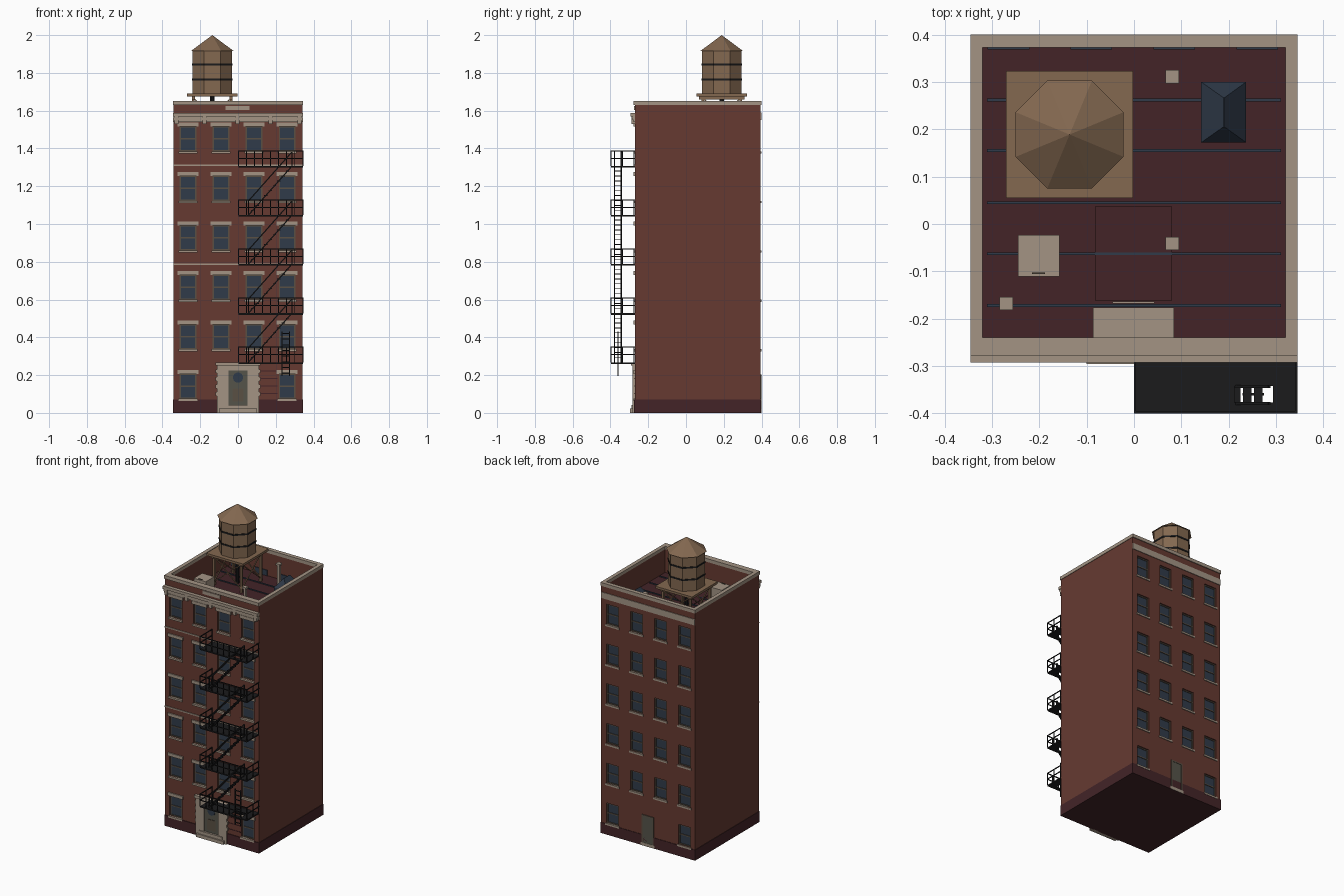
import bpy, bmesh, math
from mathutils import Vector, Matrix

if "Cube" in bpy.data.objects:
    bpy.data.objects.remove(bpy.data.objects["Cube"])

def material(name, hexa):
    m = bpy.data.materials.new(name)
    c = [int(hexa[i:i + 2], 16) / 255 for i in (0, 2, 4)]
    m.diffuse_color = [v / 12.92 if v < 0.04 else ((v + 0.055) / 1.055) ** 2.4 for v in c] + [1]
    m.use_nodes = True
    m.node_tree.nodes["Principled BSDF"].inputs["Base Color"].default_value = m.diffuse_color
    return m

BRICK = material("brick", "663a31")
TAR = material("dark_base", "432427")
STONE = material("stone", "a39484")
GLASS = material("glass", "303b4a")
FRAME = material("window_frame", "5a5044")
DOOR = material("door_paint", "55544a")
IRON = material("black_iron", "1b1b1c")
WOOD = material("wood", "836850")

def finish(name, bm, mat):
    bmesh.ops.recalc_face_normals(bm, faces=bm.faces)
    me = bpy.data.meshes.new(name)
    bm.to_mesh(me)
    bm.free()
    ob = bpy.data.objects.new(name, me)
    bpy.context.collection.objects.link(ob)
    if mat:
        me.materials.append(mat)
    return ob

def add_box(bm, x0, x1, y0, y1, z0, z1):
    m = Matrix.Translation(((x0 + x1) / 2, (y0 + y1) / 2, (z0 + z1) / 2))
    bmesh.ops.create_cube(bm, size=1, matrix=m @ Matrix.Diagonal((x1 - x0, y1 - y0, z1 - z0, 1)))

def boxes(name, mat, items):
    bm = bmesh.new()
    for b in items:
        add_box(bm, *b)
    return finish(name, bm, mat)

def rods(name, mat, items, t=0.005):
    """Square bars between pairs of points."""
    bm = bmesh.new()
    for a, b in items:
        a, b = Vector(a), Vector(b)
        d = b - a
        m = Matrix.Translation((a + b) / 2) @ d.to_track_quat('Z', 'Y').to_matrix().to_4x4()
        bmesh.ops.create_cube(bm, size=1, matrix=m @ Matrix.Diagonal((t, t, d.length, 1)))
    return finish(name, bm, mat)

def prism(name, mat, x, y, z0, z1, r0, r1, n=8):
    bm = bmesh.new()
    m = Matrix.Translation((x, y, (z0 + z1) / 2)) @ Matrix.Rotation(math.pi / n, 4, 'Z')
    bmesh.ops.create_cone(bm, cap_ends=True, segments=n, radius1=r0, radius2=r1, depth=z1 - z0, matrix=m)
    return finish(name, bm, mat)

# ---- main dimensions
X, YF, YB = 0.342, -0.27, 0.395
DECK = 1.48
COLS = (-0.265, -0.09, 0.085, 0.26)
ROWS = [0.075 + 0.262 * i for i in range(6)]
WW, WH, REC = 0.044, 0.132, 0.014
windows = [(x, z, s) for s in (-1, 1) for x in COLS for i, z in enumerate(ROWS)
           if i > 0 or abs(x) > 0.2]

def wall_box(s, x0, x1, d0, d1, z0, z1):
    """Box on the front (s=-1) or rear (s=1) wall, d measured outward from the wall."""
    w = YF if s < 0 else YB
    ys = sorted((w + s * d0, w + s * d1))
    return (x0, x1, ys[0], ys[1], z0, z1)

# ---- walls with recessed openings and the roof well
walls = boxes("brick_walls", BRICK, [(-X, X, YF, YB, 0.068, 1.632)])
cuts = [wall_box(s, x - WW, x + WW, -REC, 0.02, z, z + WH) for x, z, s in windows]
cuts.append((-0.32, 0.32, -0.24, 0.373, DECK - 0.01, 1.8))
cutter = boxes("opening_cutter", None, cuts)
mod = walls.modifiers.new("openings", 'BOOLEAN')
mod.operation, mod.solver, mod.object = 'DIFFERENCE', 'EXACT', cutter
dg = bpy.context.evaluated_depsgraph_get()
cut_mesh = bpy.data.meshes.new_from_object(walls.evaluated_get(dg))
walls.modifiers.clear()
walls.data = cut_mesh
bpy.data.objects.remove(cutter)

boxes("base_plinth", TAR, [(-0.345, 0.345, YF - 0.004, 0.398, 0, 0.07)])
boxes("roof_deck", TAR, [(-0.32, 0.32, -0.24, 0.373, DECK - 0.01, DECK)])

# ---- windows
glass, frames, sills, lintels = [], [], [], []
for x, z, s in windows:
    a, b, t = x - WW, x + WW, z + WH
    glass.append(wall_box(s, a, b, -REC, -REC + 0.003, z, t))
    for f in ((a, a + 0.007, z, t), (b - 0.007, b, z, t), (a, b, z, z + 0.007),
              (a, b, t - 0.007, t), (a, b, z + 0.063, z + 0.07)):
        frames.append(wall_box(s, f[0], f[1], -REC, -REC + 0.007, f[2], f[3]))
    sills.append(wall_box(s, x - 0.05, x + 0.05, -REC, 0.008 if s < 0 else 0.005, z - 0.012, z))
    if s < 0:
        lintels.append(wall_box(s, x - 0.055, x + 0.055, -0.005, 0.007, t, t + 0.021))
glass += [(x - WW, x + WW, 0.369, 0.374, DECK, 1.517) for x in COLS]
boxes("window_glass", GLASS, glass)
boxes("window_frames", FRAME, frames)
boxes("window_sills", STONE, sills)
boxes("window_lintels", STONE, lintels)

# ---- string courses, cornice, brackets, coping
boxes("string_courses", STONE, [(-X, X, YF - 0.005, YF, z - 0.004, z + 0.004) for z in (0.788, 1.312)])
boxes("cornice", STONE, [(-0.345, 0.345, YF - d, YF, a, b) for d, a, b in
                         ((0.008, 1.54, 1.55), (0.014, 1.55, 1.563), (0.023, 1.568, 1.587))])
boxes("cornice_frieze", STONE, [(-X, X, YF - 0.01, YF, 1.562, 1.57)])
boxes("cornice_brackets", STONE, [(x - 0.01, x + 0.01, YF - 0.018, YF, 1.53, 1.57)
                                  for x in (-0.325, -0.178, -0.003, 0.172, 0.325)])
boxes("front_plaque", STONE, [(-0.065, 0.062, YF - 0.006, YF, 1.603, 1.625)])
boxes("rear_band", STONE, [(-X, X, YB, YB + 0.004, 1.55, 1.59)])
boxes("parapet_coping", STONE, [(-0.345, 0.345, YF - 0.008, -0.24, 1.63, 1.652),
                                (-0.345, 0.345, 0.373, 0.40, 1.63, 1.652),
                                (-0.345, -0.32, -0.24, 0.373, 1.63, 1.652),
                                (0.32, 0.345, -0.24, 0.373, 1.63, 1.652)])

# ---- front entrance and rear door
surround = [(-0.09, 0.09, YF - 0.012, YF, 0.225, 0.25), (-0.118, 0.118, YF - 0.02, YF, 0.25, 0.268)]
for s in (-1, 1):
    a, b = sorted((s * 0.05, s * 0.112))
    surround.append((a, b, YF - 0.012, YF, 0, 0.25))
    for z in (0.09, 0.13, 0.17, 0.21):
        a, b = sorted((s * 0.1, s * 0.119))
        surround.append((a, b, YF - 0.01, YF, z, z + 0.02))
boxes("door_surround", STONE, surround)
boxes("front_steps", STONE, [(-0.1, 0.1, -0.296, YF, 0, 0.022), (-0.085, 0.085, -0.288, YF, 0.022, 0.043)])
boxes("front_door", DOOR, [(-0.05, 0.05, YF - 0.005, YF, 0.043, 0.225)])
boxes("door_panel", FRAME, [(-0.03, 0.03, YF - 0.008, YF, 0.06, 0.13)])
pane = prism("door_oval_glass", GLASS, 0, 0, -0.004, 0.004, 0.027, 0.027, 16)
pane.rotation_euler.x = math.pi / 2
pane.location = (0, YF - 0.006, 0.187)
boxes("rear_door", DOOR, [(-0.036, 0.036, YB, YB + 0.003, 0.02, 0.195)])
boxes("rear_door_trim", FRAME, [(-0.043, -0.034, YB, YB + 0.005, 0.02, 0.203),
                                (0.034, 0.043, YB, YB + 0.005, 0.02, 0.203),
                                (-0.043, 0.043, YB, YB + 0.005, 0.194, 0.203)])
boxes("rear_door_step", STONE, [(-0.05, 0.05, YB, YB + 0.005, 0.0, 0.02)])
boxes("brick_grooves", TAR, [(0.122, 0.21, YF - 0.002, YF, z, z + 0.004) for z in (0.1, 0.14, 0.18, 0.22)])

# ---- fire escape
LEVELS = [0.268 + 0.2595 * i for i in range(5)]
FX0, FX1, FY = 0.002, 0.343, -0.398
plates, bars, stairs, treads = [], [], [], []
for i, z in enumerate(LEVELS):
    # landing with stair opening
    plates += [(FX0, 0.212, FY, YF, z - 0.008, z), (0.294, FX1, FY, YF, z - 0.008, z),
               (0.212, 0.294, FY, -0.377, z - 0.008, z), (0.212, 0.294, -0.342, YF, z - 0.008, z)]
    for h in (0.04, 0.08):
        bars += [((FX0, FY, z + h), (FX1, FY, z + h)), ((FX0, FY, z + h), (FX0, YF, z + h)),
                 ((FX1, FY, z + h), (FX1, YF, z + h))]
    for k in range(9):
        x = FX0 + (FX1 - FX0) * k / 8
        bars.append(((x, FY, z), (x, FY, z + 0.08)))
    for x in (FX0, FX1):
        bars += [((x, y, z), (x, y, z + 0.08)) for y in (-0.335, -0.275)]
    # flight up to the next landing
    if i < 4:
        za = LEVELS[i + 1]
        for y in (-0.379, -0.343):
            stairs += [((0.055, y, z), (0.285, y, za)), ((0.055, y, z + 0.075), (0.285, y, za + 0.075)),
                       ((0.055, y, z), (0.055, y, z + 0.075)), ((0.285, y, za), (0.285, y, za + 0.075))]
        for k in range(1, 10):
            x, zt = 0.055 + 0.023 * k, z + (za - z) * k / 10
            treads.append((x - 0.009, x + 0.009, -0.379, -0.343, zt - 0.002, zt + 0.002))
boxes("escape_landings", IRON, plates)
rods("escape_railings", IRON, bars)
rods("escape_stairs", IRON, stairs, 0.006)
boxes("escape_treads", IRON, treads)
rods("drop_ladder", IRON, [((x, -0.36, 0.195), (x, -0.36, 0.43)) for x in (0.232, 0.272)] +
     [((0.232, -0.36, 0.21 + 0.03 * k), (0.272, -0.36, 0.21 + 0.03 * k)) for k in range(8)])

# ---- roof fittings
boxes("roof_seams", GLASS, [(-0.31, 0.31, y - 0.003, y + 0.003, DECK, DECK + 0.006)
                            for y in (0.262, 0.155, 0.045, -0.063, -0.172)])
boxes("roof_patch", TAR, [(-0.082, 0.08, -0.162, 0.037, DECK, DECK + 0.004)])
boxes("roof_slab", STONE, [(-0.087, 0.085, -0.24, -0.176, DECK, DECK + 0.02),
                           (-0.045, 0.043, -0.168, -0.164, DECK, DECK + 0.02)])
boxes("roof_hatch", STONE, [(-0.245, -0.157, -0.111, -0.023, DECK, 1.595)])
boxes("hatch_handle", FRAME, [(-0.215, -0.188, -0.106, -0.102, 1.595, 1.6)])
vents = ((0.081, 0.311, 1.62), (0.081, -0.041, 1.6), (-0.27, -0.168, 1.6))
boxes("vent_pipes", STONE, [(x - 0.008, x + 0.008, y - 0.008, y + 0.008, DECK, z) for x, y, z in vents])
boxes("vent_caps", STONE, [(x - 0.014, x + 0.014, y - 0.014, y + 0.014, z - 0.012, z) for x, y, z in vents])

# ---- hipped skylight
bm = bmesh.new()
add_box(bm, 0.142, 0.237, 0.172, 0.3, DECK, 1.59)
for v in bm.verts:
    if v.co.z > 1.55:
        v.co.x = 0.19 + (v.co.x - 0.19) * 0.02
        v.co.y = 0.236 + (v.co.y - 0.236) * 0.48
    else:
        v.co.z += 0.05
finish("skylight", bm, GLASS)
boxes("skylight_curb", GLASS, [(0.142, 0.237, 0.172, 0.3, DECK, DECK + 0.05)])

# ---- water tank on its stand
TX, TY = -0.136, 0.189
K = 1 / math.cos(math.pi / 8)
prism("tank_body", WOOD, TX, TY, 1.69, 1.92, 0.104 * K, 0.104 * K)
prism("tank_roof", WOOD, TX, TY, 1.915, 2.0, 0.114 * K, 0.0)
for z in (1.765, 1.845):
    prism("tank_hoop", IRON, TX, TY, z - 0.005, z + 0.005, 0.107 * K, 0.107 * K)
boxes("tank_platform", WOOD, [(TX - 0.134, TX + 0.134, TY - 0.134, TY + 0.134, 1.675, 1.69)])
boxes("tank_beams", WOOD, [(TX + d - 0.008, TX + d + 0.008, TY - 0.12, TY + 0.12, 1.66, 1.675)
                           for d in (-0.1, 0.1)])
corners = [(-1, -1), (1, -1), (1, 1), (-1, 1)]
legs, braces = [], []
for i, (a, b) in enumerate(corners):
    c, d = corners[(i + 1) % 4]
    p, q = (TX + a * 0.1, TY + b * 0.1), (TX + c * 0.1, TY + d * 0.1)
    legs.append(((*p, DECK), (*p, 1.675)))
    braces += [((*p, DECK + 0.02), (*q, 1.665)), ((*q, DECK + 0.02), (*p, 1.665))]
rods("tank_legs", WOOD, legs, 0.014)
rods("tank_braces", WOOD, braces, 0.006)
prism("tank_pipe", IRON, TX, TY, DECK, 1.68, 0.012, 0.012)
